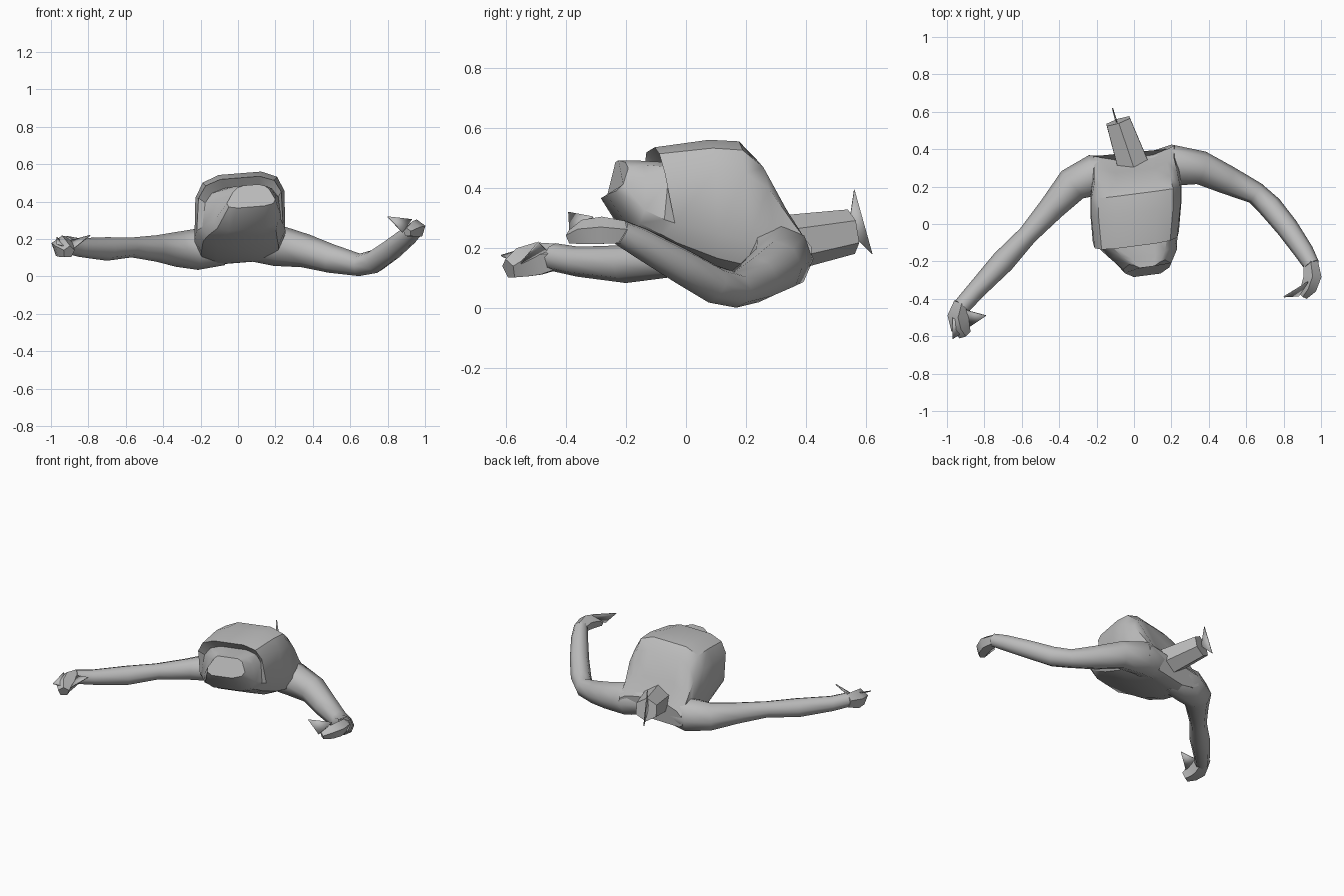
import bpy, bmesh, math
from mathutils import Vector

cube = bpy.data.objects.get("Cube")
if cube:
    bpy.data.objects.remove(cube)

grey = bpy.data.materials.new("plain grey")
grey.use_nodes = True
tone = (0.5, 0.5, 0.5, 1)
grey.diffuse_color = tone
grey.node_tree.nodes["Principled BSDF"].inputs["Base Color"].default_value = tone


def finish(name, bm, angle=35):
    bmesh.ops.recalc_face_normals(bm, faces=bm.faces[:])
    mesh = bpy.data.meshes.new(name)
    bm.to_mesh(mesh)
    bm.free()
    mesh.materials.append(grey)
    obj = bpy.data.objects.new(name, mesh)
    bpy.context.collection.objects.link(obj)
    bpy.ops.object.select_all(action='DESELECT')
    obj.select_set(True)
    bpy.context.view_layer.objects.active = obj
    bpy.ops.object.shade_smooth_by_angle(angle=math.radians(angle))
    return obj


def loft(name, rings, angle=35):
    """Skin a list of point rings and cap both ends."""
    bm = bmesh.new()
    loops = [[bm.verts.new(p) for p in ring] for ring in rings]
    n = len(loops[0])
    for a, b in zip(loops, loops[1:]):
        for i in range(n):
            j = (i + 1) % n
            bm.faces.new((a[i], a[j], b[j], b[i]))
    bm.faces.new(loops[0])
    bm.faces.new(loops[-1])
    return finish(name, bm, angle)


def limb(name, path, sides=6, angle=35):
    """Tapered tube through (x, y, z, radius) stations."""
    pts = [Vector(p[:3]) for p in path]
    rings = []
    for i, p in enumerate(pts):
        along = (pts[min(i + 1, len(pts) - 1)] - pts[max(i - 1, 0)]).normalized()
        side = along.cross(Vector((0, 0, 1))).normalized()
        up = side.cross(along)
        turns = [math.tau * k / sides for k in range(sides)]
        rings.append([p + (side * math.sin(t) + up * math.cos(t)) * path[i][3]
                      for t in turns])
    return loft(name, rings, angle)


def plate(name, corners):
    """Thin pointed blade."""
    bm = bmesh.new()
    bm.faces.new([bm.verts.new(c) for c in corners])
    obj = finish(name, bm)
    mod = obj.modifiers.new("thickness", 'SOLIDIFY')
    mod.thickness = 0.006
    mod.offset = 0


def body_ring(cx, half_top, half_low, bow, top, bottom):
    """Rounded square section leaning between a top and a bottom (y, z)."""
    ring = []
    for k in range(12):
        t = math.tau * (k + 0.5) / 12
        c, s = math.cos(t), math.sin(t)
        u = math.copysign(abs(c) ** 0.55, c)
        f = (math.copysign(abs(s) ** 0.55, s) + 1) / 2
        x = cx + (half_low + (half_top - half_low) * f) * u
        y = bottom[0] + (top[0] - bottom[0]) * f + 0.13 * x + bow * u * u
        z = bottom[1] + (top[1] - bottom[1]) * f + 0.08 * x
        ring.append((x, y, z))
    return ring


# Hooded torso, from the blunt front to the shoulders
sections = [
    (0.07, 0.08, 0.15, 0.05, (-0.25, 0.485), (-0.295, 0.365)),
    (0.05, 0.135, 0.2, 0.04, (-0.19, 0.485), (-0.21, 0.245)),
    (0.02, 0.19, 0.225, 0, (-0.08, 0.48), (-0.11, 0.205)),
    (0.01, 0.22, 0.24, 0, (-0.12, 0.53), (-0.05, 0.17)),
    (0.01, 0.24, 0.25, 0, (0.06, 0.555), (0.08, 0.11)),
    (0.01, 0.24, 0.25, 0, (0.16, 0.55), (0.18, 0.085)),
    (0.01, 0.22, 0.245, 0.02, (0.215, 0.49), (0.26, 0.07)),
    (0.0, 0.21, 0.24, 0.05, (0.275, 0.34), (0.29, 0.07)),
    (0.0, 0.215, 0.23, 0.05, (0.345, 0.22), (0.335, 0.09)),
]
loft("hooded_torso", [body_ring(*s) for s in sections])

# Raised left arm with bent elbow
limb("left_arm", [
    (0.08, 0.28, 0.18, 0.10), (0.21, 0.315, 0.165, 0.11), (0.36, 0.3, 0.137, 0.09),
    (0.50, 0.235, 0.095, 0.077), (0.65, 0.165, 0.062, 0.06), (0.73, 0.09, 0.08, 0.064),
    (0.82, -0.02, 0.143, 0.06), (0.91, -0.15, 0.217, 0.052), (0.95, -0.22, 0.253, 0.043)],
    8, 48)
limb("left_hand", [
    (0.945, -0.2, 0.25, 0.04), (0.955, -0.28, 0.255, 0.05),
    (0.935, -0.34, 0.25, 0.045), (0.905, -0.385, 0.235, 0.025)], 5)
plate("left_thumb", [(0.8, -0.39, 0.32), (0.93, -0.31, 0.305), (0.88, -0.385, 0.235)])

# Lower right arm reaching forward
limb("right_arm", [
    (-0.08, 0.26, 0.16, 0.10), (-0.22, 0.26, 0.145, 0.11), (-0.33, 0.21, 0.145, 0.093),
    (-0.44, 0.085, 0.15, 0.07), (-0.57, -0.06, 0.155, 0.053), (-0.70, -0.20, 0.147, 0.063),
    (-0.85, -0.36, 0.155, 0.05), (-0.92, -0.44, 0.17, 0.047)], 8, 48)
limb("right_hand", [
    (-0.92, -0.42, 0.17, 0.045), (-0.94, -0.49, 0.16, 0.06),
    (-0.93, -0.55, 0.148, 0.054), (-0.905, -0.59, 0.13, 0.036)], 5)
plate("right_thumb", [(-0.79, -0.49, 0.22), (-0.9, -0.46, 0.19), (-0.88, -0.55, 0.15)])
plate("right_finger", [(-0.97, -0.615, 0.175), (-0.97, -0.5, 0.21), (-0.89, -0.56, 0.15)])

# Straight stump at the back, with an upright fin on its end
limb("back_stump", [(0.01, 0.27, 0.205, 0.1), (-0.085, 0.55, 0.255, 0.075)], 6, 20)
plate("stump_fin", [(-0.1, 0.56, 0.395), (-0.115, 0.62, 0.18), (-0.09, 0.54, 0.26)])
